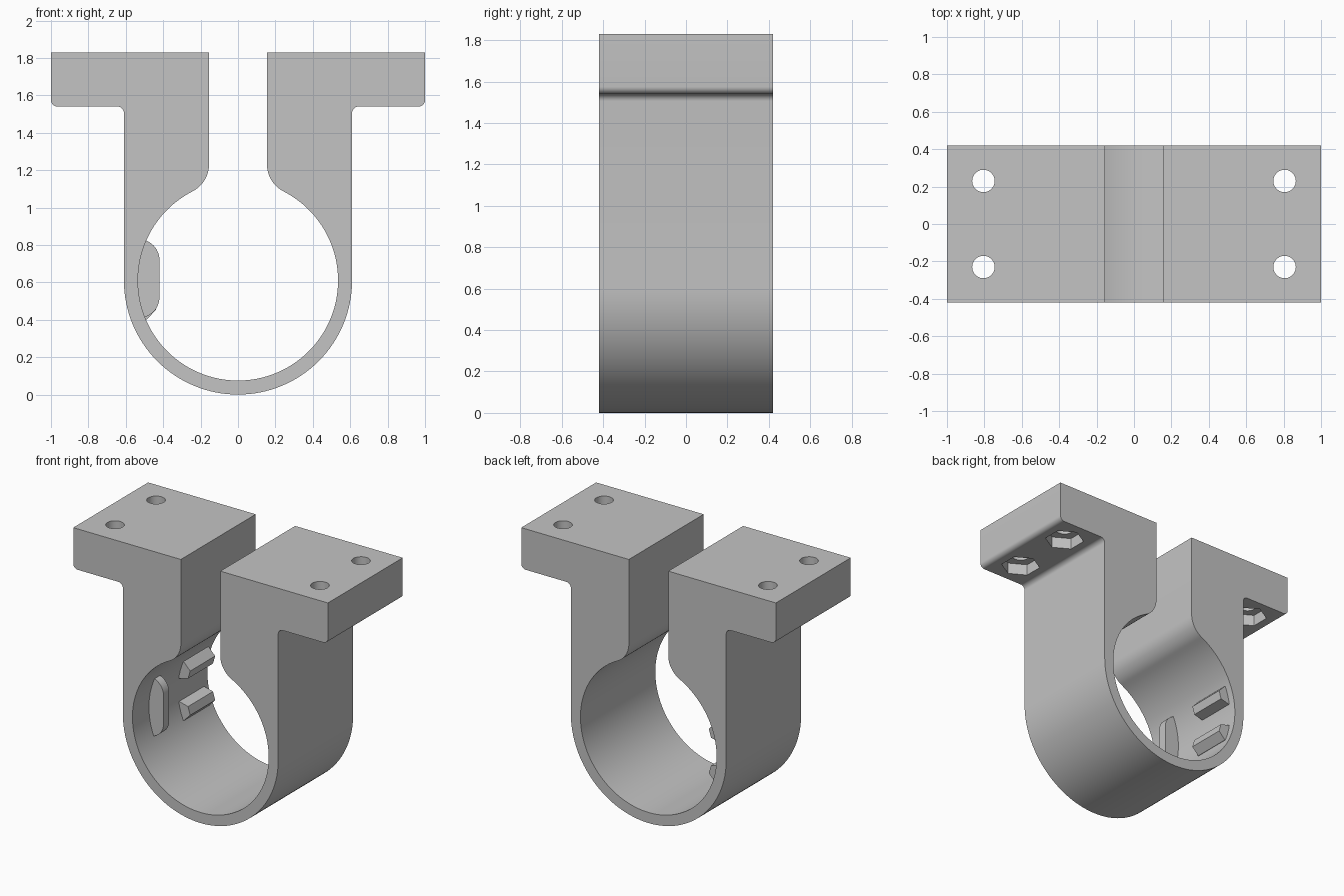
import bpy
import bmesh
from math import sin, cos, pi, radians, atan2, degrees, hypot

cube = bpy.data.objects.get("Cube")
if cube:
    bpy.data.objects.remove(cube, do_unlink=True)

DEPTH = 0.42                 # half depth of the clamp
OUTER, BORE = 0.61, 0.535    # ring radii
CENTRE = 0.61                # ring centre height
TOP, UNDER = 1.83, 1.54      # flange top and underside
SLIT = 0.155                 # half width of the slit
FILLET = 0.035

grey = bpy.data.materials.new("plain_grey")
grey.use_nodes = True
grey.diffuse_color = (0.55, 0.55, 0.55, 1)
grey.node_tree.nodes["Principled BSDF"].inputs["Base Color"].default_value = (0.55, 0.55, 0.55, 1)


def arc(cx, cz, r, start, end, steps):
    """Points along an arc, angles in degrees."""
    angles = [radians(start + (end - start) * i / steps) for i in range(steps + 1)]
    return [(cx + r * cos(a), cz + r * sin(a)) for a in angles]


def make_object(name, bm):
    bmesh.ops.recalc_face_normals(bm, faces=bm.faces)
    mesh = bpy.data.meshes.new(name)
    bm.to_mesh(mesh)
    bm.free()
    obj = bpy.data.objects.new(name, mesh)
    bpy.context.collection.objects.link(obj)
    mesh.materials.append(grey)
    return obj


def extrude_profile(name, points, y0, y1):
    """Extrude an x-z outline along y."""
    bm = bmesh.new()
    face = bm.faces.new([bm.verts.new((x, y0, z)) for x, z in points])
    result = bmesh.ops.extrude_face_region(bm, geom=[face])
    verts = [v for v in result["geom"] if isinstance(v, bmesh.types.BMVert)]
    bmesh.ops.translate(bm, verts=verts, vec=(0, y1 - y0, 0))
    return make_object(name, bm)


def bolt_cutter(name, sides, radius, z0, z1, turn):
    """Four upright prisms, one at each bolt position."""
    bm = bmesh.new()
    for x in (-0.805, 0.805):
        for y in (-0.23, 0.23):
            ring = [bm.verts.new((x + radius * cos(turn + 2 * pi * i / sides),
                                  y + radius * sin(turn + 2 * pi * i / sides), z0))
                    for i in range(sides)]
            result = bmesh.ops.extrude_face_region(bm, geom=[bm.faces.new(ring)])
            verts = [v for v in result["geom"] if isinstance(v, bmesh.types.BMVert)]
            bmesh.ops.translate(bm, verts=verts, vec=(0, 0, z1 - z0))
    obj = make_object(name, bm)
    obj.hide_render = True
    return obj


def smooth(obj):
    bpy.ops.object.select_all(action="DESELECT")
    obj.select_set(True)
    bpy.context.view_layer.objects.active = obj
    bpy.ops.object.shade_smooth_by_angle(angle=radians(30))


# Clamp body: half outline from the ring bottom, round the flange, to the bore
lip_z = 1.23
lip_r = (SLIT ** 2 + (lip_z - CENTRE) ** 2 - BORE ** 2) / (2 * (BORE - SLIT))
lip_angle = degrees(atan2(lip_z - CENTRE, SLIT + lip_r))
half = arc(0, CENTRE, OUTER, -90, 0, 32)
half += arc(OUTER + FILLET, UNDER - FILLET, FILLET, 180, 90, 8)
half += arc(1 - FILLET, UNDER + FILLET, FILLET, -90, 0, 8)
half += [(1, TOP), (SLIT, TOP)]
half += arc(SLIT + lip_r, lip_z, lip_r, 180, 180 + lip_angle, 14)
half += arc(0, CENTRE, BORE, lip_angle, -90, 56)[1:]
mirrored = [(-x, z) for x, z in half]
body = extrude_profile("clamp_body", half + mirrored[-2:0:-1], -DEPTH, DEPTH)

# Bolt holes through the flanges, with hexagonal nut pockets underneath
cutters = [bolt_cutter("bolt_hole_cutter", 40, 0.06, UNDER - 0.1, TOP + 0.1, 0),
           bolt_cutter("nut_pocket_cutter", 6, 0.13, UNDER - 0.02, UNDER + 0.08, pi / 6)]
bpy.ops.object.select_all(action="DESELECT")
bpy.context.view_layer.objects.active = body
body.select_set(True)
for cutter in cutters:
    cut = body.modifiers.new(cutter.name, "BOOLEAN")
    cut.operation = "DIFFERENCE"
    cut.solver = "EXACT"
    cut.object = cutter
    bpy.ops.object.modifier_apply(modifier=cut.name)
    bpy.data.objects.remove(cutter, do_unlink=True)
smooth(body)

# Upright locating tab inside the bore
tab_r = 0.11
tab = [(-0.56, 0.41)] + arc(-0.42 - tab_r, 0.41 + tab_r, tab_r, -90, 0, 12)
tab += arc(-0.42 - tab_r, 0.83 - tab_r, tab_r, 0, 90, 12) + [(-0.56, 0.83)]
smooth(extrude_profile("locating_tab", tab, -0.235, -0.172))

# Two bevelled grip bars behind the tab, pointing at the bore axis
for name, angle in (("upper_grip_bar", 164), ("lower_grip_bar", 196)):
    a = radians(angle)
    section = [(0.56, -0.065), (0.525, -0.065), (0.465, -0.03),
               (0.465, 0.03), (0.525, 0.065), (0.56, 0.065)]
    points = [(r * cos(a) - t * sin(a), CENTRE + r * sin(a) + t * cos(a)) for r, t in section]
    extrude_profile(name, points, 0.09, 0.37)
